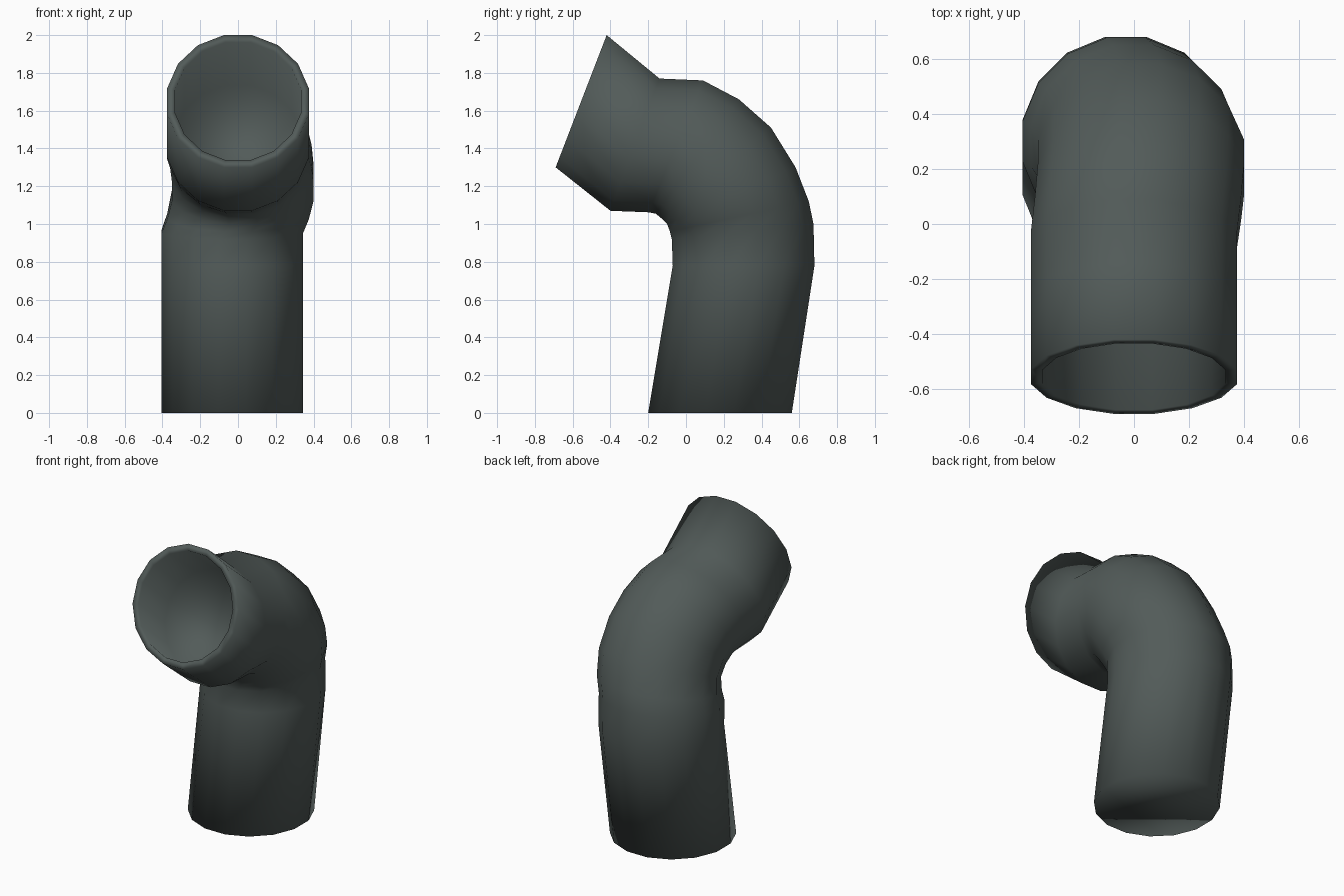
import bpy, bmesh, math
from mathutils import Vector

if "Cube" in bpy.data.objects:
    bpy.data.objects.remove(bpy.data.objects["Cube"])

SIDES = 16

# One flat grey-green material
mat = bpy.data.materials.new("dark grey green")
mat.diffuse_color = (0.085, 0.105, 0.100, 1)
mat.use_nodes = True
mat.node_tree.nodes["Principled BSDF"].inputs["Base Color"].default_value = mat.diffuse_color

# Pipe sections: inner-bend point (y, z), outer-bend point (y, z), x centre
sections = [
    ((-0.20, 0.00), (0.56, 0.00), -0.03),    # foot
    ((-0.07, 0.78), (0.68, 0.78), -0.03),    # top of leg
    ((-0.075, 0.92), (0.675, 1.00), -0.03),  # elbow
    ((-0.085, 0.96), (0.65, 1.12), 0.0),
    ((-0.10, 1.00), (0.58, 1.30), 0.025),
    ((-0.13, 1.03), (0.45, 1.51), 0.025),
    ((-0.16, 1.055), (0.28, 1.66), 0.015),
    ((-0.20, 1.062), (0.09, 1.76), 0.0),
    ((-0.40, 1.07), (-0.14, 1.77), 0.0),     # neck
    ((-0.69, 1.30), (-0.42, 2.00), 0.0),     # mouth
]

bm = bmesh.new()


def ring(section, scale=1.0):
    (y0, z0), (y1, z1), cx = section
    centre = Vector((cx, (y0 + y1) / 2, (z0 + z1) / 2))
    half = Vector((0, (y1 - y0) / 2, (z1 - z0) / 2)) / math.cos(math.pi / SIDES)
    verts = []
    for i in range(SIDES):
        a = 2 * math.pi * (i + 0.5) / SIDES
        offset = Vector((0.382 * math.cos(a), 0, 0)) + half * math.sin(a)
        verts.append(bm.verts.new(centre + offset * scale))
    return verts


# Outer wall, then the rim and the recessed lining of the mouth
rings = [ring(s) for s in sections]
rings.append(ring(sections[-1], 0.89))
rings.append(ring(sections[-2], 0.90))
for a, b in zip(rings, rings[1:]):
    for i in range(SIDES):
        j = (i + 1) % SIDES
        bm.faces.new((a[i], a[j], b[j], b[i]))

# Closed foot and back of the mouth
bm.faces.new(rings[0])
bm.faces.new(rings[-1])
bmesh.ops.recalc_face_normals(bm, faces=bm.faces)
for f in bm.faces:
    f.smooth = True

mesh = bpy.data.meshes.new("bent_pipe")
bm.to_mesh(mesh)
bm.free()
mesh.materials.append(mat)
pipe = bpy.data.objects.new("bent_pipe", mesh)
bpy.context.collection.objects.link(pipe)
